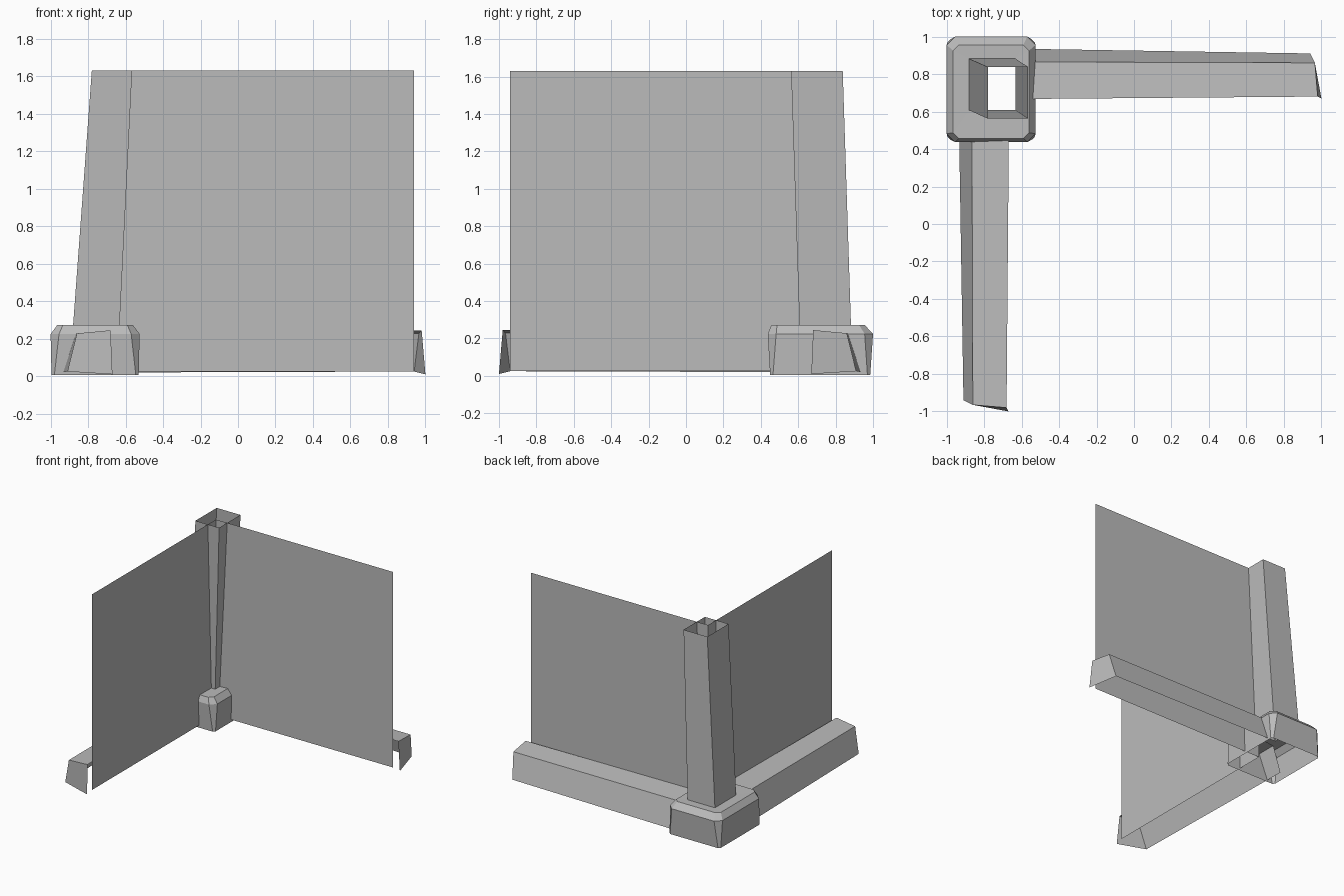
import bpy
import bmesh

if "Cube" in bpy.data.objects:
    bpy.data.objects.remove(bpy.data.objects["Cube"])

# Single plaster colour
GREY = (0.5, 0.5, 0.5, 1)
plaster = bpy.data.materials.new("plain grey")
plaster.use_nodes = True
plaster.diffuse_color = GREY
plaster.node_tree.nodes["Principled BSDF"].inputs["Base Color"].default_value = GREY


def loft(name, rings, closed=True, end_cap=False):
    """Skin matching rings of points into an open shell."""
    bm = bmesh.new()
    rows = [[bm.verts.new(p) for p in ring] for ring in rings]
    for a, b in zip(rows, rows[1:]):
        n = len(a)
        for i in range(n if closed else n - 1):
            j = (i + 1) % n
            bm.faces.new((a[i], a[j], b[j], b[i]))
    if end_cap:
        bm.faces.new(rows[-1])
    return finish(name, bm)


def finish(name, bm):
    mesh = bpy.data.meshes.new(name)
    bm.to_mesh(mesh)
    bm.free()
    mesh.materials.append(plaster)
    obj = bpy.data.objects.new(name, mesh)
    bpy.context.collection.objects.link(obj)
    return obj


def rect(x0, x1, y0, y1, z):
    return [(x0, y0, z), (x1, y0, z), (x1, y1, z), (x0, y1, z)]


def octagon(x0, x1, y0, y1, z, c):
    return [(x0 + c, y0, z), (x1 - c, y0, z), (x1, y0 + c, z), (x1, y1 - c, z),
            (x1 - c, y1, z), (x0 + c, y1, z), (x0, y1 - c, z), (x0, y0 + c, z)]


def swap(points):
    """Mirror across the diagonal that runs through the corner."""
    return [(-y, -x, z) for x, y, z in points]


# Wall panels meeting inside the pillar
CORNER, END, LOW, HIGH = 0.667, 0.94, 0.025, 1.63
panel = [[(-CORNER, CORNER, LOW), (END, CORNER, LOW)],
         [(-CORNER, CORNER, HIGH), (END, CORNER, HIGH)]]
loft("back_wall", panel, closed=False)
loft("side_wall", [swap(r) for r in panel], closed=False)

# Footing beams: sloped top, leaning outer face and a slanted end
near = [(-0.6, 0.667, 0.01), (-0.6, 0.667, 0.245),
        (-0.6, 0.865, 0.228), (-0.6, 0.935, 0.02)]
far = [(1.0, 0.67, 0.01), (0.98, 0.68, 0.245),
       (0.965, 0.86, 0.228), (0.94, 0.91, 0.025)]


def beam(name, start, end):
    obj = loft(name, [start, end], closed=False, end_cap=True)
    # The inner side stays open behind the wall
    bm = bmesh.new()
    bm.from_mesh(obj.data)
    inner = [f for f in bm.faces if len(f.verts) == 4
             and sum(v.co.z < 0.015 for v in f.verts) == 2]
    bmesh.ops.delete(bm, geom=inner, context='FACES_ONLY')
    bm.to_mesh(obj.data)
    bm.free()


beam("back_footing", near, far)
beam("side_footing", swap(near), swap(far))

# Leaning hollow pillar
foot = rect(-0.88, -0.632, 0.607, 0.882, 0.27)
loft("pillar", [foot, rect(-0.78, -0.565, 0.562, 0.838, HIGH)])

# Corner base block with chamfered corners
base = loft("corner_base", [
    octagon(-0.995, -0.53, 0.45, 0.985, 0.005, 0.015),
    octagon(-1.0, -0.525, 0.437, 1.0, 0.225, 0.045),
    octagon(-0.965, -0.56, 0.457, 0.955, 0.272, 0.03)])

# Top of the base, left open where the pillar stands
bm = bmesh.new()
bm.from_mesh(base.data)
bm.verts.ensure_lookup_table()
outer = bm.verts[-8:]
hole = [bm.verts.new(p) for p in foot]
for i in range(4):
    a, b = outer[2 * i], outer[2 * i + 1]
    c = outer[(2 * i + 2) % 8]
    here, after = hole[i], hole[(i + 1) % 4]
    bm.faces.new((a, b, after, here))
    bm.faces.new((b, c, after))
bmesh.ops.recalc_face_normals(bm, faces=bm.faces)
bm.to_mesh(base.data)
bm.free()
base.data.update()
